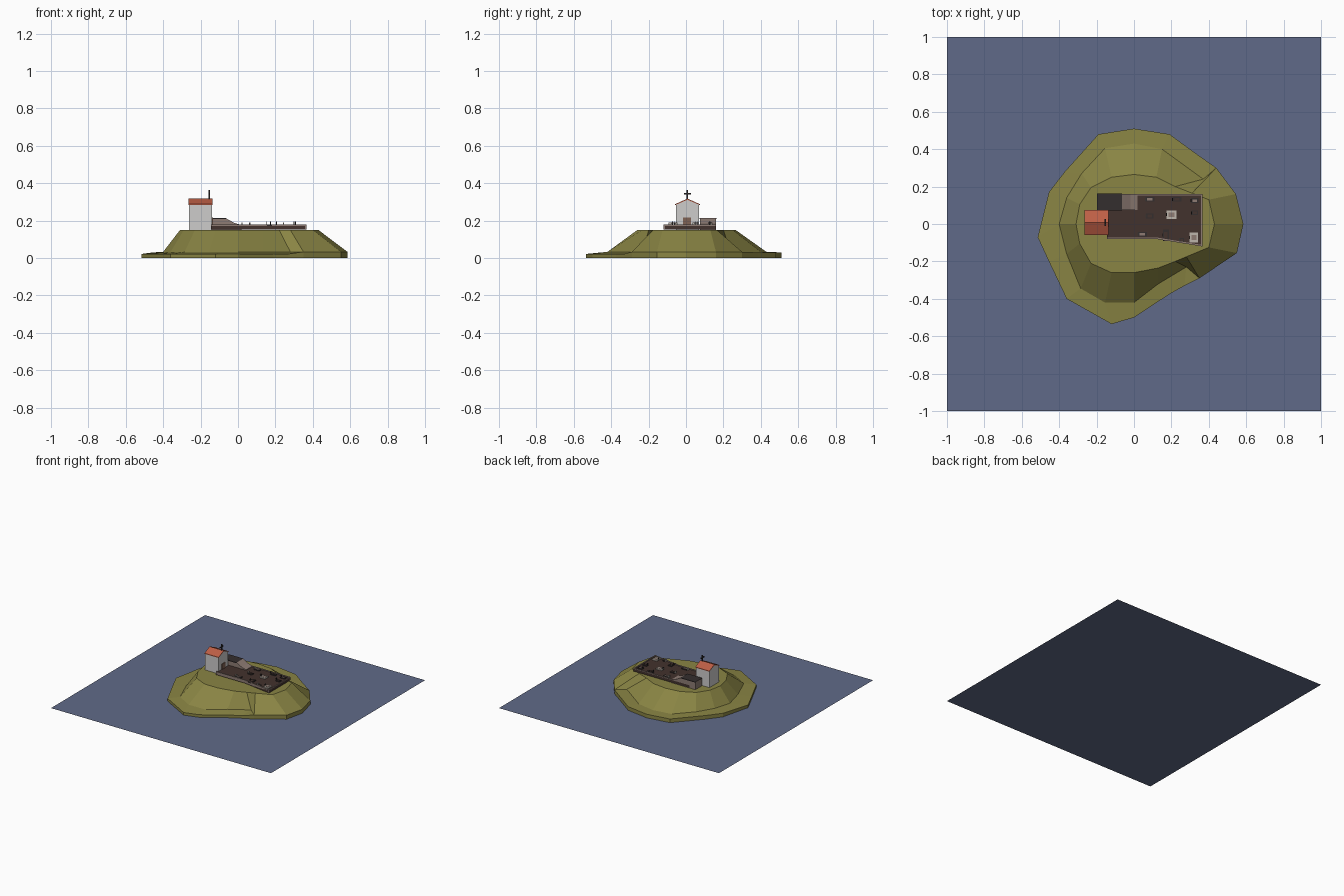
import bpy, bmesh, math
from mathutils import Matrix

if "Cube" in bpy.data.objects:
    bpy.data.objects.remove(bpy.data.objects["Cube"])


def material(name, r, g, b):
    m = bpy.data.materials.new(name)
    m.diffuse_color = [(c / 255 / 12.92 if c < 11 else ((c / 255 + .055) / 1.055) ** 2.4)
                       for c in (r, g, b)] + [1]
    m.use_nodes = True
    m.node_tree.nodes["Principled BSDF"].inputs["Base Color"].default_value = m.diffuse_color
    return m


WATER = material("water_blue", 96, 106, 136)
GRASS = material("grass_olive", 138, 133, 68)
WHITE = material("plaster_white", 205, 204, 203)
ROOF = material("roof_terracotta", 190, 95, 70)
STONE = material("wall_taupe", 142, 124, 116)
EARTH = material("earth_brown", 66, 50, 45)
DARK = material("dark_iron", 52, 46, 46)
PALE = material("grave_pale", 190, 182, 172)
WOOD = material("door_brown", 128, 98, 84)


def make(name, bm, mat):
    bmesh.ops.remove_doubles(bm, verts=bm.verts, dist=0.0005)
    bmesh.ops.recalc_face_normals(bm, faces=bm.faces)
    me = bpy.data.meshes.new(name)
    bm.to_mesh(me)
    bm.free()
    me.materials.append(mat)
    ob = bpy.data.objects.new(name, me)
    bpy.context.collection.objects.link(ob)
    return ob


def box(name, mat, x0, x1, y0, y1, z0, z1):
    bm = bmesh.new()
    bmesh.ops.create_cube(bm, size=1, matrix=Matrix.Translation(
        ((x0 + x1) / 2, (y0 + y1) / 2, (z0 + z1) / 2)) @ Matrix.Diagonal((x1 - x0, y1 - y0, z1 - z0, 1)))
    return make(name, bm, mat)


def prism(name, mat, pts, a, b, axis):
    """Extrude a closed profile from a to b along the named axis."""
    put = {"x": lambda p, t: (t, p[0], p[1]), "y": lambda p, t: (p[0], t, p[1]),
           "z": lambda p, t: (p[0], p[1], t)}[axis]
    bm = bmesh.new()
    lo = [bm.verts.new(put(p, a)) for p in pts]
    hi = [bm.verts.new(put(p, b)) for p in pts]
    bm.faces.new(lo)
    bm.faces.new(hi)
    for i in range(len(pts)):
        j = (i + 1) % len(pts)
        bm.faces.new((lo[i], lo[j], hi[j], hi[i]))
    return make(name, bm, mat)


# sea: a flat sheet
bm = bmesh.new()
bmesh.ops.create_grid(bm, x_segments=1, y_segments=1, size=1)
make("sea", bm, WATER)

# island: shore ring, foot of the slope, plateau
shore = [(.585, 0), (.545, .16), (.44, .30), (.32, .385), (.19, .48), (0, .51), (-.19, .48),
         (-.37, .28), (-.455, .17), (-.515, -.07), (-.455, -.2), (-.36, -.40), (-.12, -.535),
         (0, -.50), (.19, -.375), (.27, -.33), (.35, -.29), (.55, -.155)]
foot = [(.585, 0), (.545, .16), (.44, .30), (.37, .24), (.15, .40), (0, .43), (-.155, .405),
        (-.28, .27), (-.36, .14), (-.40, 0), (-.36, -.16), (-.285, -.345), (-.155, -.42),
        (0, -.42), (.13, -.32), (.28, -.23), (.35, -.29), (.55, -.155)]
plateau = [(.43, 0), (.40, .13), (.31, .165), (.22, .20), (.12, .25), (0, .265), (-.12, .25),
           (-.23, .195), (-.29, .105), (-.31, 0), (-.29, -.105), (-.23, -.21), (-.12, -.26),
           (0, -.26), (.13, -.235), (.22, -.20), (.28, -.175), (.40, -.125)]
bm = bmesh.new()
rings = [[bm.verts.new((x, y, 0)) for x, y in shore],
         [bm.verts.new((x, y, .033 if (x, y) in foot else .03 if y > 0 else .022)) for x, y in shore],
         [bm.verts.new((x, y, .033)) for x, y in foot],
         [bm.verts.new((x, y, .15)) for x, y in plateau]]
for a, b in zip(rings, rings[1:]):
    for i in range(len(a)):
        j = (i + 1) % len(a)
        bm.faces.new((a[i], a[j], b[j], b[i]))
bm.faces.new(rings[-1])
make("island", bm, GRASS)

# chapel body, gabled roof, door
CY = .008
prism("chapel_walls", WHITE, [(CY - .062, .15), (CY + .062, .15), (CY + .062, .285),
                              (CY, .312), (CY - .062, .285)], -.262, -.138, "x")
prism("chapel_roof", ROOF, [(CY - .066, .288), (CY, .318), (CY + .066, .288),
                            (CY + .066, .283), (CY, .311), (CY - .066, .283)], -.264, -.136, "x")
box("chapel_door", WOOD, -.139, -.134, CY - .025, CY + .02, .16, .217)

# roof cross
box("cross_post", DARK, -.158, -.150, CY - .004, CY + .004, .31, .365)
box("cross_arm", DARK, -.158, -.150, CY - .02, CY + .02, .341, .349)

# side house with a roof that falls toward the yard
prism("side_house", STONE, [(-.197, .15), (-.197, .213), (-.065, .213), (-.045, .202),
                            (-.02, .188), (.02, .176), (.02, .15)], .076, .16, "y")
box("side_house_eave", DARK, -.197, -.065, .072, .162, .209, .2135)

# graveyard floor and its low wall
yard = [(-.145, -.08), (.12, -.08), (.365, -.12), (.365, .16), (-.145, .16)]
prism("yard_floor", EARTH, yard, .152, .172, "z")
for i, (p, q) in enumerate(zip(yard[:4], yard[1:])):
    dx, dy = q[0] - p[0], q[1] - p[1]
    n = math.hypot(dx, dy)
    ox, oy = -dy / n * .008, dx / n * .008
    prism(f"yard_wall_{i}", STONE, [p, q, (q[0] + ox, q[1] + oy), (p[0] + ox, p[1] + oy)],
          .156, .178, "z")

# graves: x, y, half length, half width, slab material
graves = [(.085, .132, .024, .013, DARK), (.23, .132, .024, .013, DARK),
          (.325, .125, .02, .013, DARK), (.085, .043, .02, .013, DARK),
          (.20, .05, .026, .022, PALE), (.325, .06, .018, .013, DARK),
          (.045, -.055, .024, .012, DARK), (.17, -.06, .016, .03, DARK),
          (.32, -.072, .022, .026, PALE), (.255, -.085, .012, .01, DARK)]
for i, (x, y, l, w, mat) in enumerate(graves):
    box(f"grave_slab_{i}", mat, x - l, x + l, y - w, y + w, .17, .178)
    box(f"grave_inlay_{i}", EARTH if i % 2 else STONE, x - l * .6, x + l * .6,
        y - w * .55, y + w * .55, .176, .180)
    if i % 3:  # small cross
        box(f"grave_post_{i}", DARK, x - l - .002, x - l + .002, y - .002, y + .002, .17, .195)
        box(f"grave_arm_{i}", DARK, x - l - .002, x - l + .002, y - .008, y + .008, .186, .19)
    else:      # headstone
        box(f"headstone_{i}", PALE, x - l - .003, x - l + .003, y - .009, y + .009, .17, .19)
